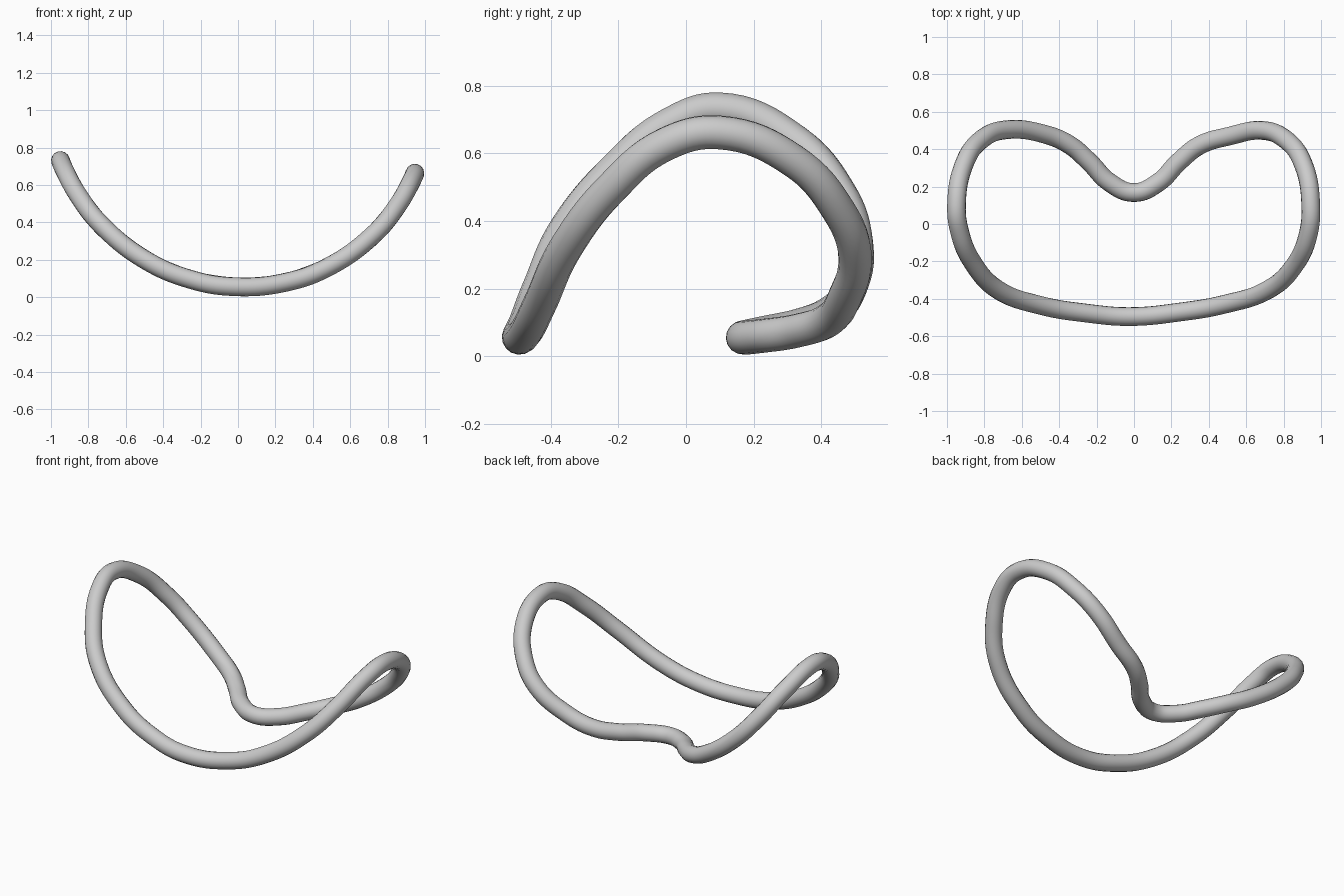
import bpy, math

if "Cube" in bpy.data.objects:
    bpy.data.objects.remove(bpy.data.objects["Cube"])

R, TUBE = 1.02, 0.05   # saddle arc radius and tube radius

# plan outline (x, y), going round from the notch
plan = [(0, .168), (.13, .222), (.24, .333), (.35, .42), (.51, .47), (.69, .50),
        (.81, .452), (.905, .32), (.945, .1), (.93, -.06), (.855, -.225),
        (.72, -.35), (.48, -.43), (.25, -.47), (-.02, -.495), (-.25, -.477),
        (-.5, -.435), (-.73, -.35), (-.86, -.21), (-.93, -.05), (-.949, .1),
        (-.908, .32), (-.815, .452), (-.69, .503), (-.47, .478), (-.34, .42),
        (-.24, .333), (-.13, .222)]


def height(x):
    """Bowl arc seen from the front, tilted slightly up to the left."""
    return TUBE + .005 + R - math.sqrt(R * R - x * x) - .031 * x


# closed centre line with a round bevel
curve = bpy.data.curves.new("bent_ring", 'CURVE')
curve.dimensions = '3D'
curve.resolution_u = 8
curve.bevel_depth = TUBE
curve.bevel_resolution = 6
curve.twist_mode = 'MINIMUM'
spline = curve.splines.new('BEZIER')
spline.bezier_points.add(len(plan) - 1)
spline.use_cyclic_u = True
for p, (x, y) in zip(spline.bezier_points, plan):
    p.co = (x, y, height(x))
    p.handle_left_type = p.handle_right_type = 'AUTO'
ring = bpy.data.objects.new("bent_ring", curve)
bpy.context.collection.objects.link(ring)

# turn into a smooth mesh
bpy.context.view_layer.objects.active = ring
ring.select_set(True)
bpy.ops.object.convert(target='MESH')
bpy.ops.object.shade_smooth()
